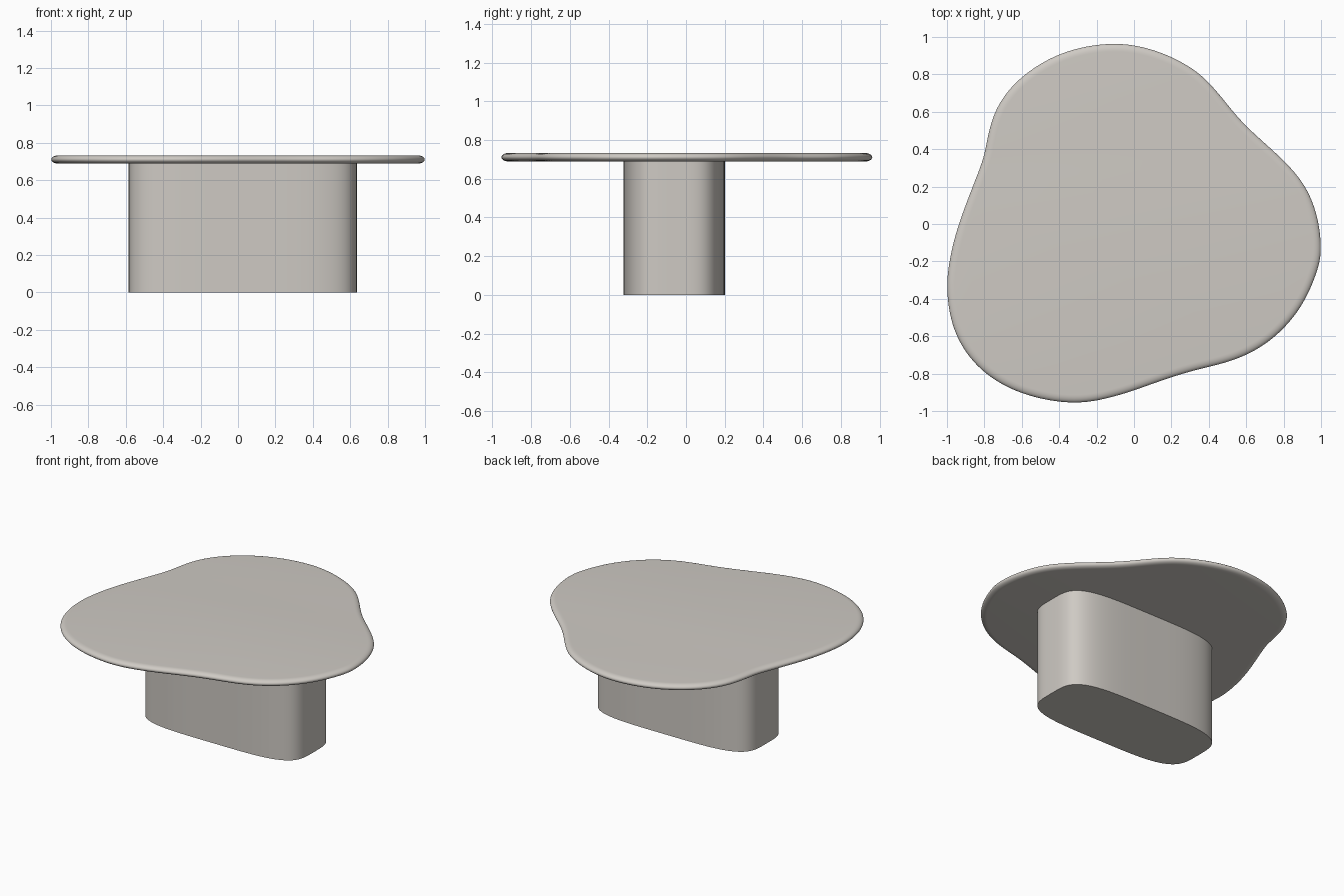
import bpy, bmesh, math
from mathutils import Vector

if "Cube" in bpy.data.objects:
    bpy.data.objects.remove(bpy.data.objects["Cube"])

stone = bpy.data.materials.new("warm_grey")
stone.diffuse_color = (0.62, 0.59, 0.55, 1.0)
stone.use_nodes = True
stone.node_tree.nodes["Principled BSDF"].inputs["Base Color"].default_value = stone.diffuse_color


def loft(name, rings):
    """Skin a stack of closed rings and cap both ends."""
    bm = bmesh.new()
    loops = [[bm.verts.new(p) for p in ring] for ring in rings]
    n = len(loops[0])
    for a, b in zip(loops, loops[1:]):
        for i in range(n):
            j = (i + 1) % n
            bm.faces.new((a[i], a[j], b[j], b[i]))
    bm.faces.new(loops[0][::-1])
    bm.faces.new(loops[-1])
    bmesh.ops.recalc_face_normals(bm, faces=bm.faces[:])
    mesh = bpy.data.meshes.new(name)
    bm.to_mesh(mesh)
    bm.free()
    obj = bpy.data.objects.new(name, mesh)
    bpy.context.collection.objects.link(obj)
    mesh.materials.append(stone)
    bpy.ops.object.select_all(action='DESELECT')
    obj.select_set(True)
    bpy.context.view_layer.objects.active = obj
    bpy.ops.object.shade_smooth_by_angle(angle=math.radians(35))
    return obj


def smooth_loop(pts, steps):
    """Closed Catmull-Rom curve through the points."""
    out, n = [], len(pts)
    for i in range(n):
        p0, p1, p2, p3 = (Vector(pts[(i + k) % n]) for k in (-1, 0, 1, 2))
        for s in range(steps):
            t = s / steps
            out.append(0.5 * (2 * p1 + (p2 - p0) * t
                              + (2 * p0 - 5 * p1 + 4 * p2 - p3) * t * t
                              + (3 * p1 - p0 - 3 * p2 + p3) * t ** 3))
    return out


# Tabletop: three-lobed pebble outline, counter-clockwise
outline = [(-0.12, 0.967), (-0.39, 0.915), (-0.61, 0.78), (-0.735, 0.62),
           (-0.783, 0.46), (-0.805, 0.35), (-0.866, 0.19), (-0.94, -0.01),
           (-0.985, -0.19), (-1.0, -0.37), (-0.955, -0.59), (-0.82, -0.78),
           (-0.60, -0.908), (-0.315, -0.96), (-0.08, -0.915), (0.09, -0.857),
           (0.30, -0.787), (0.54, -0.727), (0.735, -0.62), (0.89, -0.45),
           (0.98, -0.25), (1.0, -0.12), (0.977, 0.05), (0.91, 0.21),
           (0.785, 0.355), (0.585, 0.535), (0.45, 0.70), (0.32, 0.828),
           (0.11, 0.93)]
edge = smooth_loop(outline, 8)
# even out small wobbles in the outline
for _ in range(12):
    edge = [(edge[i - 1] + 2 * edge[i] + edge[(i + 1) % len(edge)]) / 4
            for i in range(len(edge))]
inward = []
for i in range(len(edge)):
    t = (edge[(i + 1) % len(edge)] - edge[i - 1]).normalized()
    inward.append(Vector((-t.y, t.x)))

# Rounded rim
Z_MID, HALF, RIM = 0.711, 0.0225, 0.04
rings = []
for k in range(13):
    a = math.radians(-90 + 15 * k)
    d = RIM * (1 - math.cos(a))
    z = Z_MID + HALF * math.sin(a)
    rings.append([((p + q * d).x, (p + q * d).y, z)
                  for p, q in zip(edge, inward)])
loft("tabletop", rings)

# Pedestal: rounded-rectangle column (superellipse section)
section = []
for i in range(128):
    a = 2 * math.pi * i / 128
    c, s = math.cos(a), math.sin(a)
    section.append((0.025 + 0.61 * math.copysign(abs(c) ** 0.5, c),
                    -0.0615 + 0.2625 * math.copysign(abs(s) ** 0.5, s)))
loft("pedestal", [[(x, y, z) for x, y in section] for z in (0.0, 0.69)])
